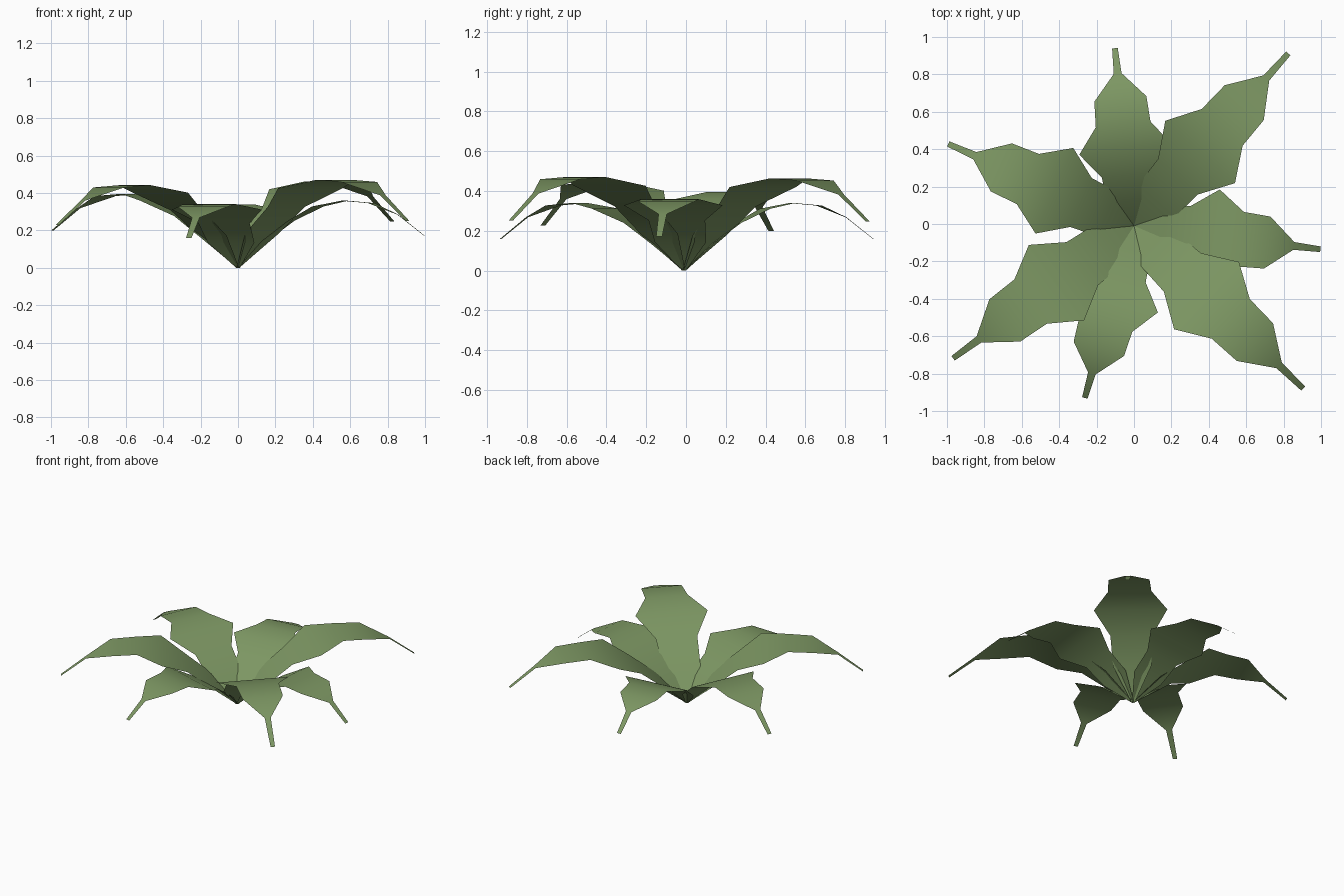
import bpy
import math

if "Cube" in bpy.data.objects:
    bpy.data.objects.remove(bpy.data.objects["Cube"])

# Leaf colour
green = bpy.data.materials.new("leaf_green")
green.diffuse_color = (0.205, 0.31, 0.125, 1.0)
green.use_nodes = True
green.node_tree.nodes["Principled BSDF"].inputs["Base Color"].default_value = green.diffuse_color

# Shared leaf shape at eight even stations: half width, and height per unit of reach
HALF_WIDTH = [0.01, 0.13, 0.143, 0.25, 0.147, 0.14, 0.021, 0.015]
ARCH = [0.0, 0.142, 0.25, 0.325, 0.355, 0.342, 0.28, 0.167]
ROOT_Y = -0.01

# Each leaf: tip x, tip y, extra upward tilt
LEAVES = [
    (0.997, -0.135, 0.003),
    (0.825, 0.912, 0.033),
    (-0.102, 0.940, 0.0),
    (-0.993, 0.428, 0.016),
    (-0.967, -0.718, 0.023),
    (-0.263, -0.930, 0.0),
    (0.905, -0.880, 0.033),
]


def make_leaf(name, tip_x, tip_y, tilt):
    """Arching flat strip that runs from the root to the tip."""
    reach = math.hypot(tip_x, tip_y - ROOT_Y)
    ux, uy = tip_x / reach, (tip_y - ROOT_Y) / reach
    verts, faces = [], []
    last = len(ARCH) - 1
    for i, (w, h) in enumerate(zip(HALF_WIDTH, ARCH)):
        f = i / last
        s, z = f * reach, (h + tilt * f) * reach
        for side in (-1, 1):
            verts.append((ux * s - uy * w * side, ROOT_Y + uy * s + ux * w * side, z))
    for i in range(last):
        a = 2 * i
        faces.append((a, a + 2, a + 3, a + 1))
    mesh = bpy.data.meshes.new(name)
    mesh.from_pydata(verts, [], faces)
    mesh.materials.append(green)
    mesh.shade_smooth()
    obj = bpy.data.objects.new(name, mesh)
    bpy.context.collection.objects.link(obj)
    return obj


# Ring of leaves
for n, (x, y, tilt) in enumerate(LEAVES, 1):
    make_leaf(f"leaf_{n}", x, y, tilt)
